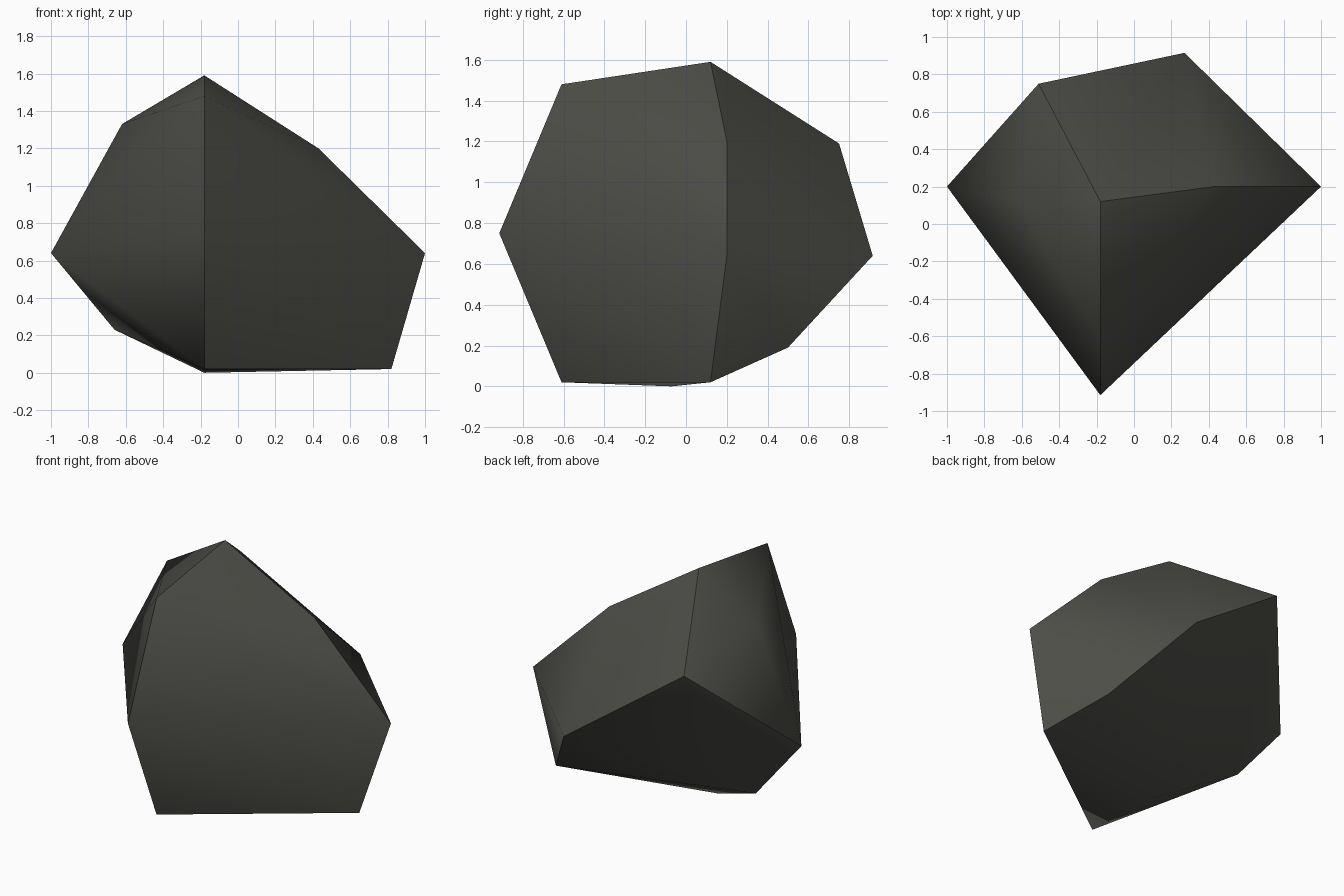
import bpy, bmesh, math

if "Cube" in bpy.data.objects:
    bpy.data.objects.remove(bpy.data.objects["Cube"])

# corner points of the boulder
corners = [
    (-0.18, 0.12, 1.59), (-0.18, -0.61, 1.48), (-0.18, -0.915, 0.75),   # peak and front ridge
    (-0.18, -0.61, 0.02), (0.82, 0.12, 0.02), (-0.18, -0.07, 0.0),      # base
    (1.0, 0.2, 0.64), (0.43, 0.2, 1.2),                                 # right side
    (0.27, 0.915, 0.64), (0.62, 0.5, 0.19), (-0.51, 0.75, 1.19),        # back
    (-1.0, 0.2, 0.64), (-0.62, 0.13, 1.33), (-0.66, 0.2, 0.23),         # left side
]

# stone: one colour
stone = bpy.data.materials.new("dark stone")
stone.diffuse_color = (0.075, 0.075, 0.065, 1)
stone.use_nodes = True
stone.node_tree.nodes["Principled BSDF"].inputs["Base Color"].default_value = stone.diffuse_color

# boulder: convex shell around the corners
bm = bmesh.new()
for c in corners:
    bm.verts.new(c)
bmesh.ops.convex_hull(bm, input=bm.verts)
bmesh.ops.recalc_face_normals(bm, faces=bm.faces)
mesh = bpy.data.meshes.new("boulder")
bm.to_mesh(mesh)
bm.free()
mesh.materials.append(stone)
boulder = bpy.data.objects.new("boulder", mesh)
bpy.context.collection.objects.link(boulder)

# soft shading across shallow facets, crisp main ridges
bpy.context.view_layer.objects.active = boulder
boulder.select_set(True)
bpy.ops.object.shade_smooth_by_angle(angle=math.radians(45))
